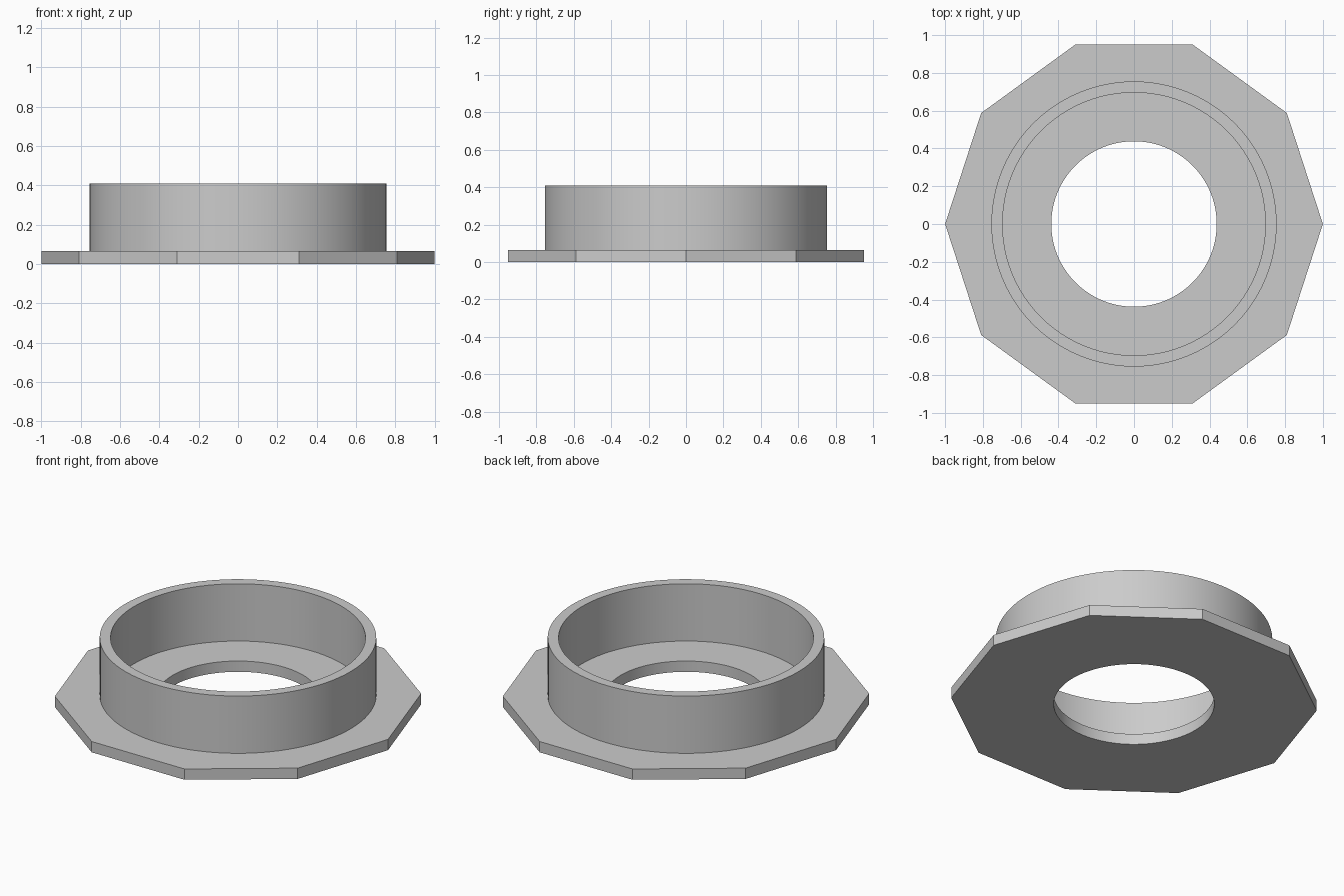
import bpy, bmesh
from math import pi
from mathutils import Matrix

default = bpy.data.objects.get("Cube")
if default:
    bpy.data.objects.remove(default, do_unlink=True)

SEGMENTS = 96
BASE_HEIGHT = 0.065
TOTAL_HEIGHT = 0.41

grey = bpy.data.materials.new("plain grey")
grey.use_nodes = True
colour = (0.6, 0.6, 0.6, 1)
grey.diffuse_color = colour
grey.node_tree.nodes["Principled BSDF"].inputs["Base Color"].default_value = colour


def pierced_disc(name, outer, sides, inner, bottom, top, keep_bottom=True):
    """A prism with a round hole, filled flat and extruded upwards."""
    bm = bmesh.new()
    for radius, count in ((outer, sides), (inner, SEGMENTS)):
        # Put a corner on the y axis
        place = Matrix.Translation((0, 0, bottom)) @ Matrix.Rotation(pi / 2, 4, "Z")
        bmesh.ops.create_circle(bm, segments=count, radius=radius, matrix=place)
    bmesh.ops.triangle_fill(bm, edges=bm.edges[:], use_beauty=True)
    base = bm.faces[:]
    result = bmesh.ops.extrude_face_region(bm, geom=base, use_keep_orig=True)
    raised = [v for v in result["geom"] if isinstance(v, bmesh.types.BMVert)]
    bmesh.ops.translate(bm, verts=raised, vec=(0, 0, top - bottom))
    bmesh.ops.recalc_face_normals(bm, faces=bm.faces[:])
    if not keep_bottom:
        hidden = [f for f in bm.faces if f.normal.z < -0.9]
        bmesh.ops.delete(bm, geom=hidden, context="FACES")
    mesh = bpy.data.meshes.new(name)
    bm.to_mesh(mesh)
    bm.free()
    mesh.materials.append(grey)
    obj = bpy.data.objects.new(name, mesh)
    bpy.context.collection.objects.link(obj)
    bpy.ops.object.select_all(action="DESELECT")
    obj.select_set(True)
    bpy.context.view_layer.objects.active = obj
    bpy.ops.object.shade_smooth_by_angle(angle=pi / 6)
    return obj


# Ten-sided flange with a round bore
pierced_disc("base_flange", 1, 10, 0.438, 0, BASE_HEIGHT)

# Upright round collar standing on the flange
pierced_disc("collar_ring", 0.755, SEGMENTS, 0.696, BASE_HEIGHT, TOTAL_HEIGHT,
             keep_bottom=False)
